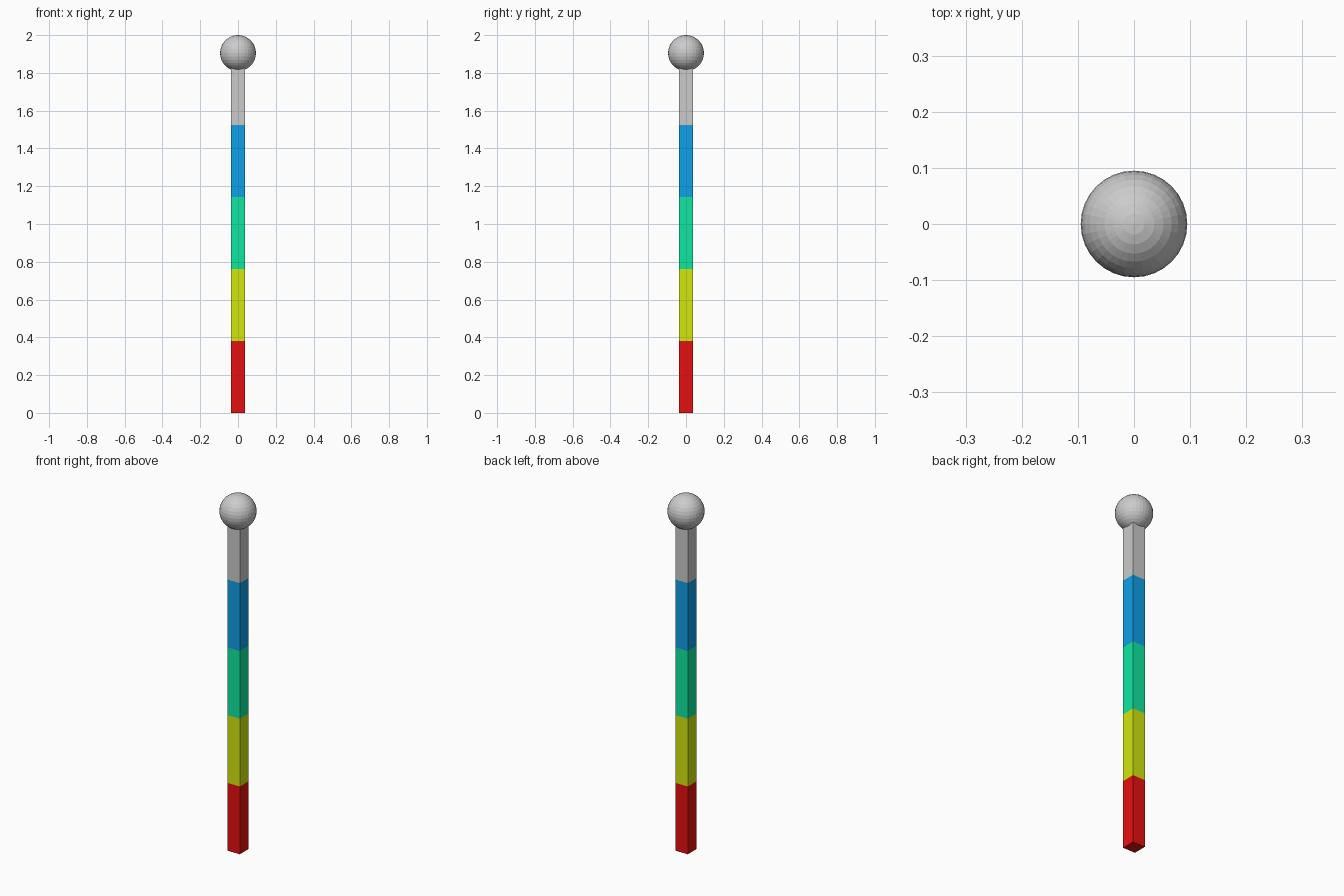
import bpy

if "Cube" in bpy.data.objects:
    bpy.data.objects.remove(bpy.data.objects["Cube"])

SEG = 0.381     # height of one pole section
WIDTH = 0.076   # square pole thickness


def make_material(name, rgb):
    mat = bpy.data.materials.new(name)
    mat.diffuse_color = (*rgb, 1.0)
    mat.use_nodes = True
    mat.node_tree.nodes["Principled BSDF"].inputs["Base Color"].default_value = mat.diffuse_color
    return mat


# Square pole built from five stacked colour sections
sections = [
    ("red", (0.8, 0.005, 0.005)),
    ("yellow", (0.65, 0.8, 0.005)),
    ("green", (0.005, 0.8, 0.35)),
    ("blue", (0.005, 0.35, 0.8)),
    ("grey", None),
]
for i, (name, rgb) in enumerate(sections):
    bpy.ops.mesh.primitive_cube_add(size=1, location=(0, 0, SEG * (i + 0.5)))
    part = bpy.context.object
    part.name = f"pole_section_{name}"
    part.scale = (WIDTH, WIDTH, SEG)
    bpy.ops.object.transform_apply(location=False, rotation=False, scale=True)
    if rgb:
        part.data.materials.append(make_material(name, rgb))

# Faceted ball centred on the pole's top end
bpy.ops.mesh.primitive_uv_sphere_add(segments=32, ring_count=16, radius=0.095,
                                     location=(0, 0, SEG * 5))
bpy.context.object.name = "ball_finial"
